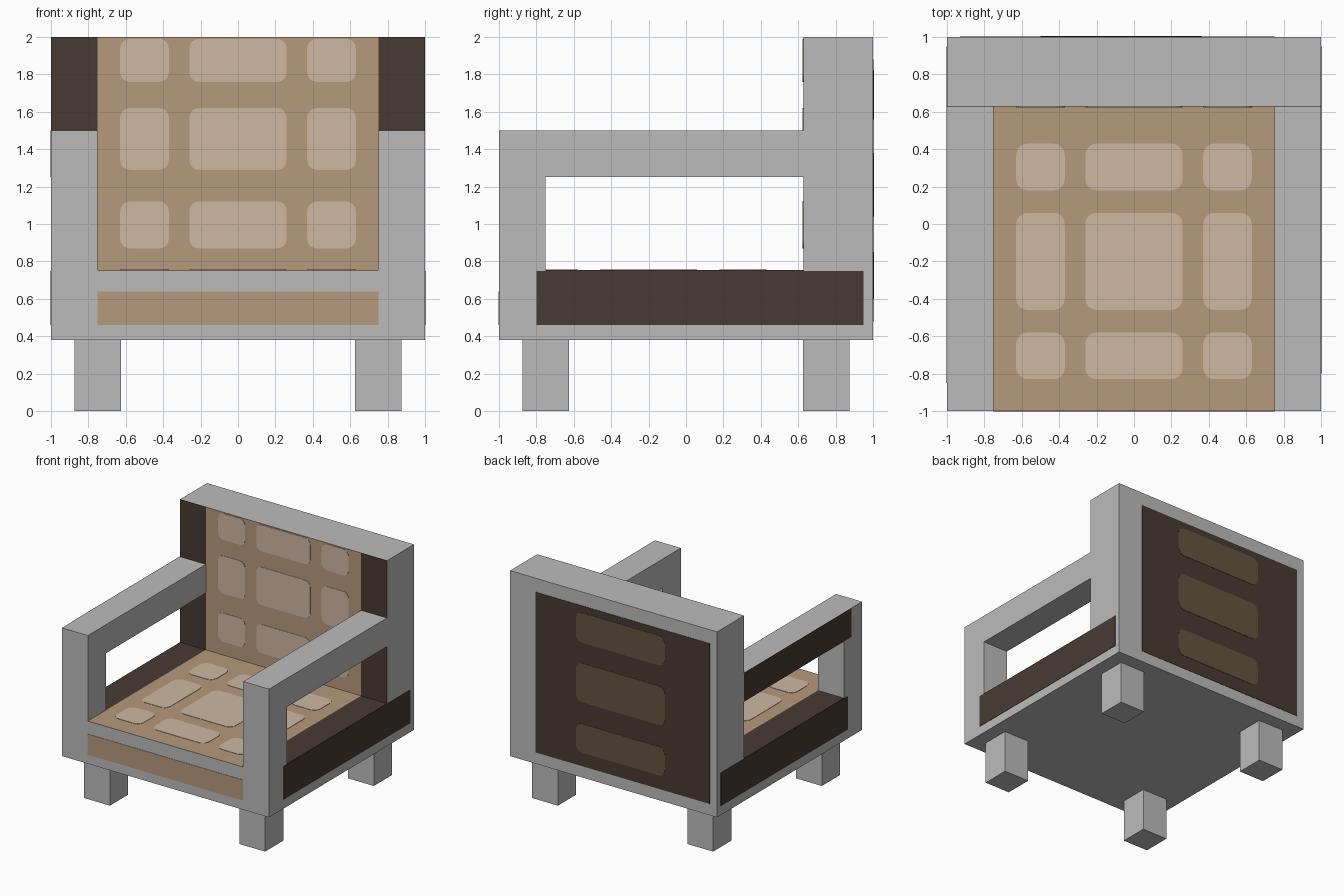
import bpy, bmesh, math
from mathutils import Vector

cube = bpy.data.objects.get("Cube")
if cube:
    bpy.data.objects.remove(cube, do_unlink=True)


def material(name, rgb):
    m = bpy.data.materials.new(name)
    m.use_nodes = True
    m.diffuse_color = (*rgb, 1)
    m.node_tree.nodes["Principled BSDF"].inputs["Base Color"].default_value = (*rgb, 1)
    return m


GREY = material("frame grey", (0.5, 0.5, 0.5))
DARK = material("dark brown", (0.065, 0.042, 0.034))
TAN = material("tan fabric", (0.47, 0.32, 0.20))
LIGHT = material("light tan patch", (0.62, 0.475, 0.36))
OLIVE = material("olive patch", (0.12, 0.095, 0.052))


def finish(name, bm, mat):
    bmesh.ops.recalc_face_normals(bm, faces=bm.faces)
    me = bpy.data.meshes.new(name)
    bm.to_mesh(me)
    bm.free()
    me.materials.append(mat)
    ob = bpy.data.objects.new(name, me)
    bpy.context.collection.objects.link(ob)
    return ob


def box(name, x, y, z, mat=GREY):
    """Box from three (low, high) ranges."""
    bm = bmesh.new()
    bmesh.ops.create_cube(bm, size=1)
    for v in bm.verts:
        v.co = Vector([(r[0] + r[1]) / 2 + c * (r[1] - r[0])
                       for c, r in zip(v.co, (x, y, z))])
    return finish(name, bm, mat)


def plate(name, axis, at, out, u, v, mat, radius=0.0, lift=0.003):
    """Thin plate on the plane axis = at, facing out (+1 or -1), with rounded corners."""
    pts = []
    if radius:
        for k, (cu, cv) in enumerate(((u[1] - radius, v[1] - radius), (u[0] + radius, v[1] - radius),
                                      (u[0] + radius, v[0] + radius), (u[1] - radius, v[0] + radius))):
            for i in range(5):
                a = math.radians(90 * k + 22.5 * i)
                pts.append((cu + radius * math.cos(a), cv + radius * math.sin(a)))
    else:
        pts = [(u[0], v[0]), (u[1], v[0]), (u[1], v[1]), (u[0], v[1])]
    place = {"x": lambda a, b: (at, a, b),
             "y": lambda a, b: (a, at, b),
             "z": lambda a, b: (a, b, at)}[axis]
    bm = bmesh.new()
    face = bm.faces.new([bm.verts.new(place(*p)) for p in pts])
    top = bmesh.ops.extrude_face_region(bm, geom=[face])["geom"]
    step = Vector([out * lift if c == axis else 0 for c in "xyz"])
    bmesh.ops.translate(bm, vec=step, verts=[g for g in top if isinstance(g, bmesh.types.BMVert)])
    return finish(name, bm, mat)


# Seat base and backrest
box("seat_base", (-1, 1), (-1, 1), (0.38, 0.75))
box("backrest", (-1, 1), (0.63, 1), (0.75, 2))

# Arms and legs on both sides
for side, s in (("left", 1), ("right", -1)):
    x = sorted((0.75 * s, s))
    box(f"{side}_arm_post", x, (-1, -0.75), (0.75, 1.5))
    box(f"{side}_arm_rail", x, (-0.75, 0.63), (1.25, 1.5))
    for end, y in (("front", -0.75), ("back", 0.75)):
        box(f"{side}_{end}_leg", (0.75 * s - 0.125, 0.75 * s + 0.125),
            (y - 0.125, y + 0.125), (0, 0.38))
    # Dark panels around the arm opening and on the outer side
    plate(f"{side}_opening_floor", "z", 0.75, 1, x, (-0.75, 0.63), DARK)
    plate(f"{side}_back_edge_upper", "y", 0.63, -1, x, (1.5, 2), DARK)
    plate(f"{side}_back_edge_lower", "y", 0.63, -1, x, (0.75, 1.25), DARK)
    plate(f"{side}_side_panel", "x", s, s, (-0.8, 0.95), (0.46, 0.75), DARK)
plate("right_arm_panel", "x", -1, -1, (-0.85, 0.63), (1.25, 1.5), DARK)

# Fabric on the seat, its front edge and the backrest
plate("seat_fabric", "z", 0.75, 1, (-0.75, 0.75), (-1, 0.63), TAN)
plate("seat_front_fabric", "y", -1, -1, (-0.75, 0.75), (0.46, 0.64), TAN)
plate("backrest_fabric", "y", 0.63, -1, (-0.75, 0.75), (0.75, 2), TAN)

# Rounded patches in a three by three grid on the seat and the backrest
columns = ((-0.63, -0.37), (-0.26, 0.26), (0.37, 0.63))
seat_rows = ((-0.83, -0.58), (-0.46, 0.06), (0.18, 0.43))
back_rows = ((0.87, 1.12), (1.29, 1.62), (1.76, 1.99))
for i, col in enumerate(columns):
    for j in range(3):
        plate(f"seat_patch_{i}_{j}", "z", 0.75, 1, col, seat_rows[j], LIGHT, 0.06, 0.006)
        plate(f"backrest_patch_{i}_{j}", "y", 0.63, -1, col, back_rows[j], LIGHT, 0.05, 0.006)

# Rear panel with three olive bars
plate("rear_panel", "y", 1, 1, (-0.93, 0.75), (0.48, 1.88), DARK)
for i, z in enumerate(((0.6, 0.85), (1.04, 1.38), (1.56, 1.82))):
    plate(f"rear_patch_{i}", "y", 1, 1, (-0.5, 0.36), z, OLIVE, 0.06, 0.006)
